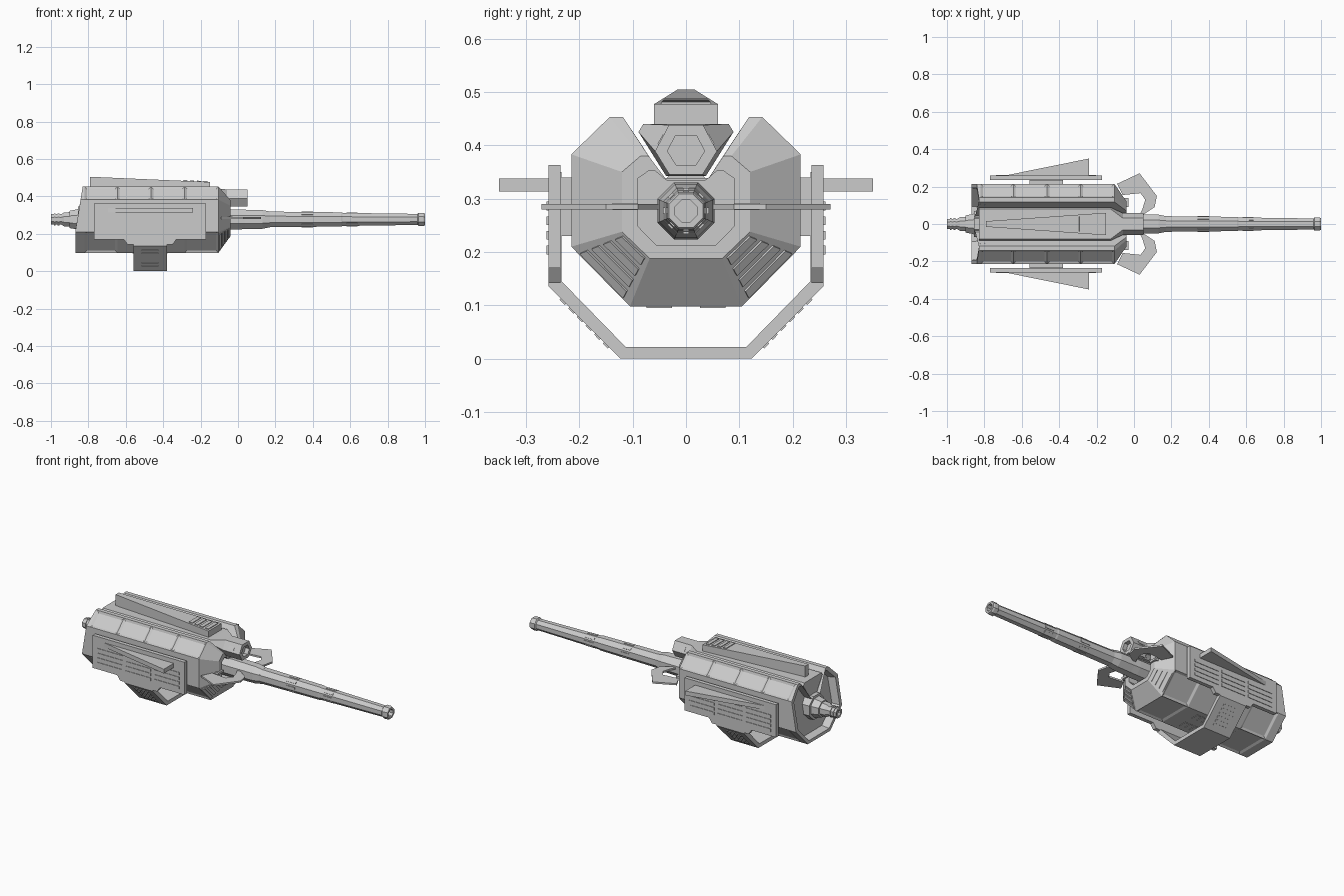
import bpy, bmesh, math
from mathutils import Vector

if "Cube" in bpy.data.objects:
    bpy.data.objects.remove(bpy.data.objects["Cube"])

AXIS_Z = 0.277  # height of the barrel axis


def make(name, verts, faces, inset=()):
    me = bpy.data.meshes.new(name)
    bm = bmesh.new()
    vs = [bm.verts.new(v) for v in verts]
    fs = [bm.faces.new([vs[i] for i in f]) for f in faces]
    bmesh.ops.recalc_face_normals(bm, faces=bm.faces)
    if inset:
        bmesh.ops.inset_individual(bm, faces=[fs[i] for i in inset], thickness=0.018, depth=-0.007)
    bm.to_mesh(me)
    bm.free()
    ob = bpy.data.objects.new(name, me)
    bpy.context.collection.objects.link(ob)
    return ob


def loft(name, rings, inset=()):
    n = len(rings[0])
    faces = [(r * n + e, r * n + (e + 1) % n, (r + 1) * n + (e + 1) % n, (r + 1) * n + e)
             for r in range(len(rings) - 1) for e in range(n)]
    last = (len(rings) - 1) * n
    faces += [tuple(range(n)), tuple(range(last, last + n))]
    return make(name, [p for ring in rings for p in ring], faces, inset)


def prism(name, pts, axis, lo, hi):
    put = {'x': lambda a, b, h: (h, a, b), 'y': lambda a, b, h: (a, h, b), 'z': lambda a, b, h: (a, b, h)}[axis]
    return loft(name, [[put(a, b, h) for a, b in pts] for h in (lo, hi)])


def box(name, x0, x1, y0, y1, z0, z1):
    return prism(name, [(x0, y0), (x1, y0), (x1, y1), (x0, y1)], 'z', z0, z1)


def mirror(half):
    return half + [(-y, z) for y, z in reversed(half)]


def section(half, x):
    return [(x, y, z) for y, z in mirror(half)]


def turned(name, profile, sides=8):
    ang = [2 * math.pi * (i + 0.5) / sides for i in range(sides)]
    return loft(name, [[(x, r * math.cos(a), AXIS_Z + r * math.sin(a)) for a in ang] for x, r in profile])


def slats(name, quad, count, margin=0.12, height=0.005):
    """Raised bars on a quad, running from edge a-b towards edge d-c."""
    a, b, c, d = [Vector(p) for p in quad]
    nrm = (b - a).cross(d - a).normalized()
    verts, faces = [], []
    for i in range(count):
        ends = []
        for t in ((i + 0.2) / count, (i + 0.8) / count):
            p, q = a.lerp(d, t), b.lerp(c, t)
            ends.append((p.lerp(q, margin), p.lerp(q, 1 - margin)))
        base = [ends[0][0], ends[0][1], ends[1][1], ends[1][0]]
        k = len(verts)
        verts += [v - nrm * height for v in base] + [v + nrm * height for v in base]
        faces += [tuple(k + j for j in f) for f in
                  ((0, 1, 2, 3), (4, 5, 6, 7), (0, 1, 5, 4), (1, 2, 6, 5), (2, 3, 7, 6), (3, 0, 4, 7))]
    return make(name, verts, faces)


# main hull: notched octagon with tapered nose, recessed at both ends
hull = [(0.105, 0.098), (0.215, 0.21), (0.215, 0.383), (0.143, 0.453), (0.118, 0.453), (0.043, 0.339)]
nose = [(0.068, 0.188), (0.12, 0.238), (0.12, 0.35), (0.085, 0.38), (0.07, 0.38), (0.043, 0.339)]
nose_in = [(0.055, 0.212), (0.09, 0.248), (0.09, 0.338), (0.07, 0.352), (0.058, 0.352), (0.035, 0.333)]


def rear_ring(scale, dx):
    ring = []
    for y, z in mirror(hull):
        x = -0.87 + 0.04 * max(0, (z - 0.21) / 0.243) + dx
        ring.append((x, y * scale, AXIS_Z + (z - AXIS_Z) * scale))
    return ring


stations = [-0.82, -0.645, -0.465, -0.285, -0.105]
rings = [rear_ring(0.86, 0.045), rear_ring(0.9, 0), rear_ring(1, 0)]
rings += [section(hull, x) for x in stations]
rings += [section(nose, -0.04), section(nose_in, -0.04), section(nose_in, -0.1)]
windows = [r * 12 + e for r in range(3, 7) for e in (2, 8)]
lower_panels = [r * 12 + e for r in (3, 6) for e in (0, 10, 11)]
loft("hull", rings, windows + lower_panels)

# vents on the lower nose and belly
for s, side in ((1, "right"), (-1, "left")):
    slats("nose_vents_" + side, [(-0.105, s * 0.105, 0.098), (-0.105, s * 0.215, 0.21),
                                 (-0.04, s * 0.12, 0.238), (-0.04, s * 0.068, 0.188)], 4)
    slats("belly_vents_" + side, [(-0.57, s * 0.02, 0.098), (-0.57, s * 0.08, 0.098),
                                  (-0.37, s * 0.08, 0.098), (-0.37, s * 0.02, 0.098)], 6, 0.1, 0.003)

# spine filling the notch, narrowing into the sensor pod
spine = [(0.037, 0.342), (0.089, 0.425), (0.08, 0.44)]
pod = [(0.031, 0.345), (0.058, 0.389), (0.032, 0.438)]
pod_in = [(y * 0.6, 0.39 + (z - 0.39) * 0.6) for y, z in pod]
loft("spine_and_pod", [section(spine, -0.83), section(spine, -0.125), section(pod, -0.06),
                       section(pod, 0.05), section(pod_in, 0.05), section(pod_in, 0.025)])
for s in (1, -1):
    slats("pod_window", [(-0.04, s * 0.0515, 0.40), (-0.04, s * 0.04, 0.42),
                         (0.02, s * 0.04, 0.42), (0.02, s * 0.0515, 0.40)], 1, 0.05, 0.003)

# wedge fin on the spine, with a stepped vent
loft("dorsal_fin", [section([(0.015, 0.435), (0.015, 0.505)], -0.79),
                    section([(0.06, 0.435), (0.06, 0.477)], -0.15)])
slats("fin_vents", [(-0.3, 0.044, 0.4836), (-0.3, -0.044, 0.4836),
                    (-0.155, -0.052, 0.4772), (-0.155, 0.052, 0.4772)], 4, 0.05, 0.004)

# barrel, sleeve and muzzle
turned("barrel_sleeve", [(-0.11, 0.058), (0.0, 0.058), (0.04, 0.056), (0.13, 0.054), (0.17, 0.046)])
turned("barrel", [(0.1, 0.046), (0.55, 0.041), (0.56, 0.038), (0.96, 0.032), (0.965, 0.038),
                  (0.99, 0.038), (1.0, 0.034), (1.0, 0.022), (0.93, 0.022)])
for x, r in ((0.37, 0.0398), (0.61, 0.0345)):
    for k in range(8):
        a = math.pi * k / 4
        port = box("barrel_port", -0.03, 0.03, -0.006, 0.006, -0.003, 0.003)
        port.location = (x, -r * math.sin(a), AXIS_Z + r * math.cos(a))
        port.rotation_euler = (a, 0, 0)

# rear coupling: flange, cone and ribbed shaft
turned("rear_coupling", [(-0.8, 0.075), (-0.855, 0.075), (-0.855, 0.06), (-0.875, 0.055), (-0.9, 0.05),
                         (-0.9, 0.042), (-0.93, 0.04), (-0.945, 0.03), (-1.0, 0.03), (-1.0, 0.018), (-0.98, 0.018)])
for x in (-0.96, -0.98):
    turned("shaft_rib", [(x - 0.005, 0.034), (x + 0.005, 0.034)])

# cradle passing under the hull
outer = [(0.123, 0.0), (0.258, 0.136), (0.258, 0.35)]
inner = [(0.233, 0.35), (0.233, 0.145), (0.113, 0.022)]
half = outer + inner
loft("cradle", [section(half, -0.56), section(half, -0.38)])

plate = [(-0.77, 0.17), (-0.61, 0.17), (-0.59, 0.142), (-0.35, 0.142), (-0.33, 0.17), (-0.17, 0.17),
         (-0.17, 0.363), (-0.77, 0.363)]
wing = [(-0.71, 0.255), (-0.24, 0.255), (-0.24, 0.35)]
canard = [(-0.09, 0.215), (0.03, 0.271), (0.122, 0.15), (0.11, 0.09), (0.05, 0.05), (0.03, 0.05),
          (0.045, 0.08), (0.06, 0.13), (0.035, 0.165), (-0.06, 0.155)]
for s, side in ((1, "right"), (-1, "left")):
    # armour plates, mounts and their ribs
    prism("side_plate_" + side, plate, 'y', s * 0.235, s * 0.258)
    box("plate_mount_" + side, -0.56, -0.38, s * 0.21, s * 0.24, 0.23, 0.34)
    for i in range(3):
        x = -0.74 + 0.185 * i
        slats("plate_ribs_" + side, [(x, s * 0.258, 0.19), (x + 0.17, s * 0.258, 0.19),
                                     (x + 0.17, s * 0.258, 0.30), (x, s * 0.258, 0.30)], 4, 0.02, 0.003)
    slats("cradle_vents_" + side, [(-0.52, s * 0.141, 0.018), (-0.42, s * 0.141, 0.018),
                                   (-0.42, s * 0.238, 0.116), (-0.52, s * 0.238, 0.116)], 6, 0.05, 0.003)
    # side wings and hooked front vanes
    prism("side_wing_" + side, [(x, s * y) for x, y in wing], 'z', 0.313, 0.338)
    prism("front_vane_" + side, [(x, s * y) for x, y in canard], 'z', 0.28, 0.29)
    box("vane_hinge_" + side, -0.09, -0.03, s * 0.09, s * 0.138, 0.279, 0.292)
